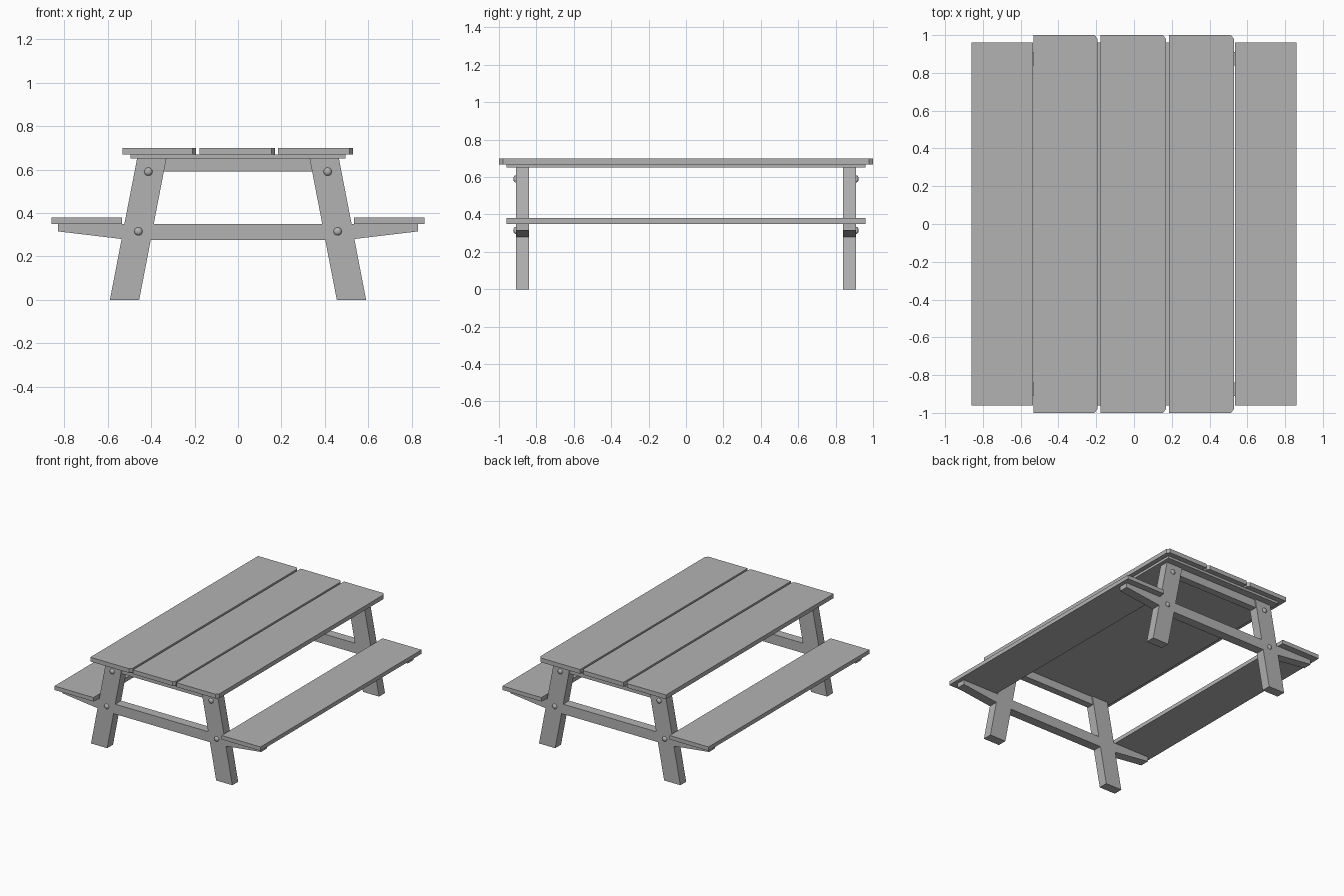
import bpy, bmesh, math
from mathutils import Matrix

cube = bpy.data.objects.get("Cube")
if cube:
    bpy.data.objects.remove(cube, do_unlink=True)

# One plain grey for the whole table
grey = bpy.data.materials.new("plain grey")
grey.use_nodes = True
colour = (0.45, 0.45, 0.45, 1)
grey.diffuse_color = colour
grey.node_tree.nodes["Principled BSDF"].inputs["Base Color"].default_value = colour


def finish(name, bm):
    bmesh.ops.recalc_face_normals(bm, faces=bm.faces)
    mesh = bpy.data.meshes.new(name)
    bm.to_mesh(mesh)
    bm.free()
    mesh.materials.append(grey)
    obj = bpy.data.objects.new(name, mesh)
    bpy.context.collection.objects.link(obj)
    return obj


def prism(name, points, direction):
    """Extrude a flat outline along a direction."""
    bm = bmesh.new()
    face = bm.faces.new([bm.verts.new(p) for p in points])
    new = bmesh.ops.extrude_face_region(bm, geom=[face])["geom"]
    bmesh.ops.translate(bm, vec=direction,
                        verts=[v for v in new if isinstance(v, bmesh.types.BMVert)])
    return finish(name, bm)


def board(name, x0, x1, half_length, z0, z1, cut=0.0):
    """Flat board; cut clips its two +x corners."""
    if cut:
        half = [(x0, half_length), (x1 - cut, half_length), (x1, half_length - cut * 1.3)]
    else:
        half = [(x0, half_length), (x1, half_length)]
    outline = half + [(x, -y) for x, y in reversed(half)]
    return prism(name, [(x, y, z0) for x, y in outline], (0, 0, z1 - z0))


# Table top: three planks on a thin backing panel
for side, x0, x1 in (("right", -0.533, -0.193), ("middle", -0.177, 0.17),
                     ("left", 0.185, 0.53)):
    board("top_plank_" + side, x0, x1, 1.0, 0.668, 0.70, 0.016)
board("top_backing", -0.495, 0.495, 0.96, 0.65, 0.668)

# Benches
board("bench_left", 0.535, 0.86, 0.96, 0.35, 0.38)
board("bench_right", -0.86, -0.535, 0.96, 0.35, 0.38)

# Half outline of an end frame: rail, splayed leg and tapered bench arm
half = [(0.388, 0.35), (0.33, 0.65), (0.465, 0.65), (0.523, 0.35), (0.83, 0.35),
        (0.83, 0.315), (0.536, 0.28), (0.59, 0), (0.455, 0), (0.402, 0.275)]
frame = half + [(-x, z) for x, z in reversed(half)]
inner, outer = 0.84, 0.91

for end, s in (("front", -1), ("back", 1)):
    prism(end + "_frame", [(x, s * inner, z) for x, z in frame], (0, s * (outer - inner), 0))
    # Upper rail, set slightly back from the leg faces
    rail = [(-0.342, 0.59), (0.342, 0.59), (0.331, 0.65), (-0.331, 0.65)]
    prism(end + "_upper_rail", [(x, s * (inner + 0.008), z) for x, z in rail],
          (0, s * (outer - inner - 0.016), 0))
    # Domed bolt heads
    for side, m in (("left", 1), ("right", -1)):
        for level, x, z in (("upper", 0.413, 0.59), ("lower", 0.459, 0.315)):
            bm = bmesh.new()
            bmesh.ops.create_uvsphere(bm, u_segments=16, v_segments=8, radius=0.019)
            bmesh.ops.bisect_plane(bm, geom=bm.verts[:] + bm.edges[:] + bm.faces[:],
                                   plane_co=(0, 0, 0), plane_no=(0, 0, 1), clear_inner=True)
            bmesh.ops.transform(bm, verts=bm.verts, matrix=Matrix.Translation(
                (m * x, s * outer, z)) @ Matrix.Rotation(-s * math.pi / 2, 4, "X")
                @ Matrix.Diagonal((1, 1, 0.7, 1)))
            bolt = finish("_".join((end, side, level, "bolt")), bm)
            for p in bolt.data.polygons:
                p.use_smooth = True
